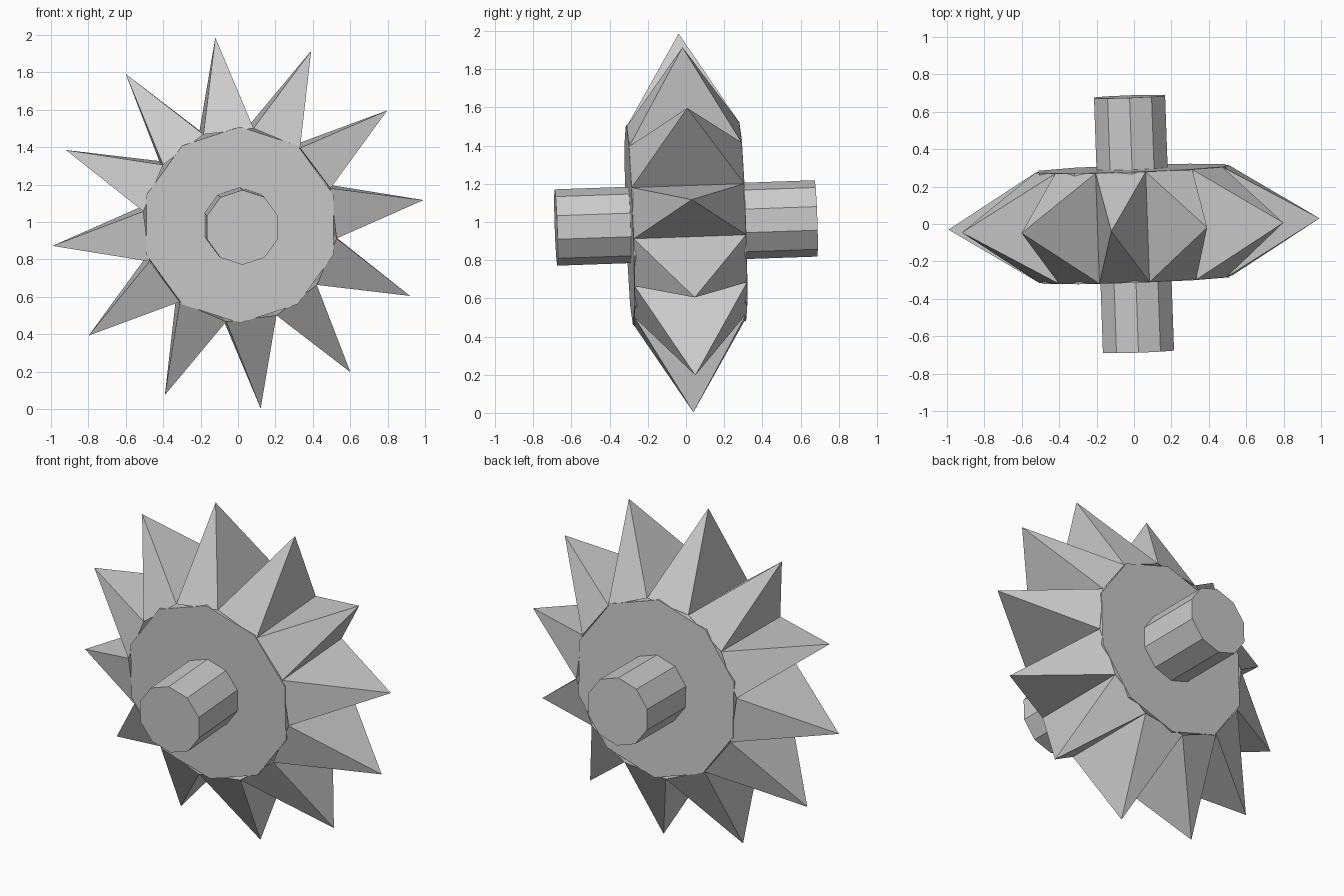
import bpy
import bmesh
from math import cos, sin, radians
from mathutils import Vector

cube = bpy.data.objects.get("Cube")
if cube:
    bpy.data.objects.remove(cube, do_unlink=True)

SPIKES = 12
HALF = 0.295                       # half thickness of the wheel
CENTRE = Vector((0, 0, 0.995))
TILT = Vector((0, 1, 0)).rotation_difference(Vector((-0.035, 1, 0.035)))

grey = bpy.data.materials.new("plain grey")
grey.use_nodes = True
colour = (0.6, 0.6, 0.6, 1)
grey.diffuse_color = colour
grey.node_tree.nodes["Principled BSDF"].inputs["Base Color"].default_value = colour


def polar(angle, radius, y):
    a = radians(angle)
    return Vector((radius * cos(a), y, radius * sin(a)))


def finish(name, bm):
    bmesh.ops.recalc_face_normals(bm, faces=bm.faces)
    mesh = bpy.data.meshes.new(name)
    bm.to_mesh(mesh)
    bm.free()
    mesh.materials.append(grey)
    obj = bpy.data.objects.new(name, mesh)
    obj.location = CENTRE
    obj.rotation_mode = 'QUATERNION'
    obj.rotation_quaternion = TILT
    bpy.context.collection.objects.link(obj)


def prism(name, sides, radius, half):
    """Closed prism along the axle, with one corner pointing up."""
    bm = bmesh.new()
    rings = [[bm.verts.new(polar(90 + 360 * i / sides, radius, y))
              for i in range(sides)] for y in (-half, half)]
    for ring in rings:
        bm.faces.new(ring)
    for i in range(sides):
        j = (i + 1) % sides
        bm.faces.new((rings[0][i], rings[0][j], rings[1][j], rings[1][i]))
    finish(name, bm)


def spike(name, angle):
    """Four-sided pyramid spanning the thickness of the wheel."""
    bm = bmesh.new()
    half_step = 180 / SPIKES
    base = [bm.verts.new(polar(angle + side * half_step, 0.522, y))
            for side, y in ((-1, -HALF), (1, -HALF), (1, HALF), (-1, HALF))]
    tip = bm.verts.new(polar(angle, 1.0, 0))
    bm.faces.new(base)
    for i in range(4):
        bm.faces.new((base[i], base[(i + 1) % 4], tip))
    finish(name, bm)


# Wheel body and the axle through it
prism("wheel_disc", 10, 0.525, HALF + 0.002)
prism("axle", 10, 0.2, 0.682)

# Ring of spikes
for k in range(SPIKES):
    spike(f"spike_{k + 1}", 7 + 360 * k / SPIKES)
